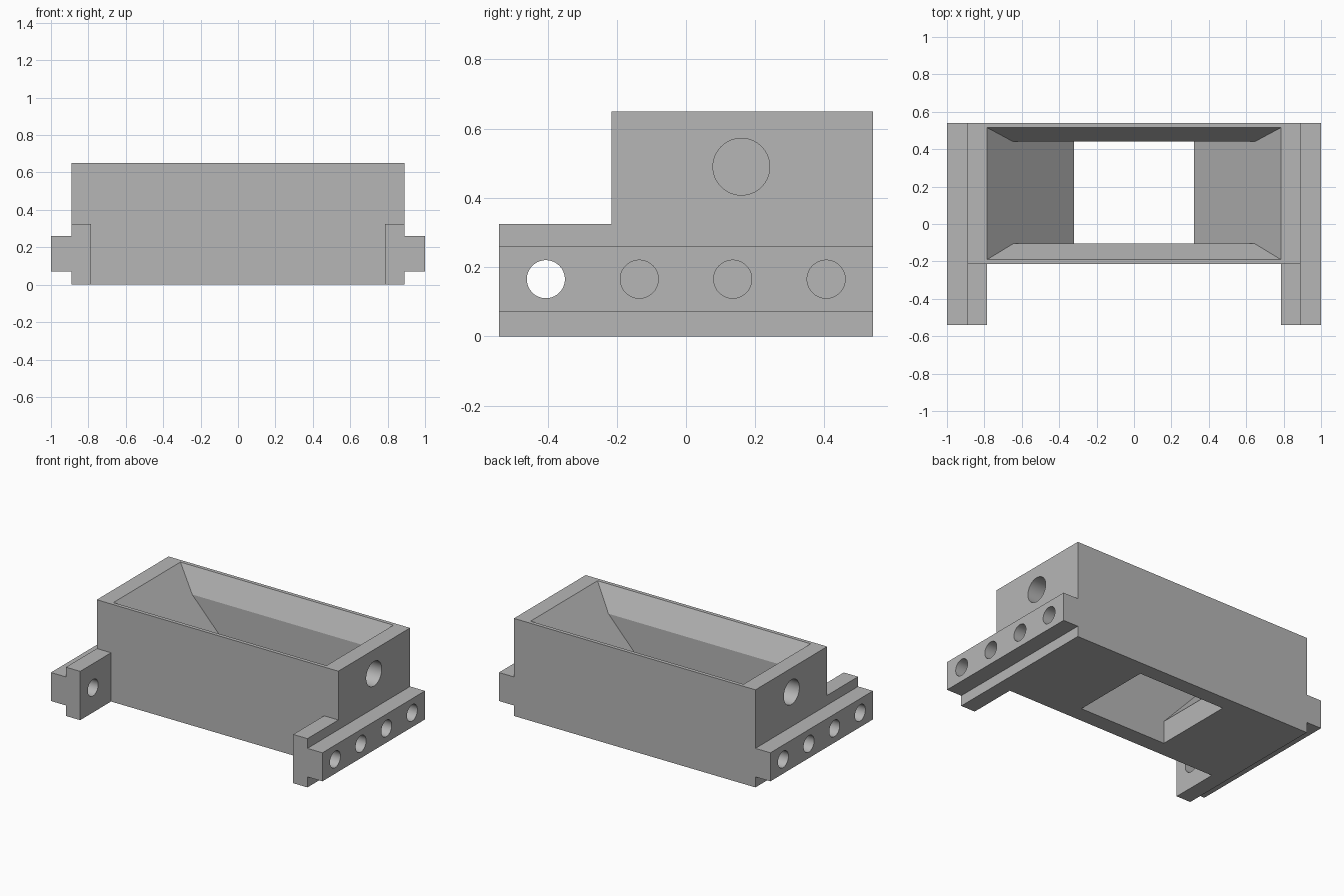
import bpy, bmesh, math
from mathutils import Vector

cube = bpy.data.objects.get("Cube")
if cube:
    bpy.data.objects.remove(cube, do_unlink=True)

grey = bpy.data.materials.new("plain grey")
grey.use_nodes = True
colour = (0.47, 0.47, 0.47, 1)
grey.diffuse_color = colour
grey.node_tree.nodes["Principled BSDF"].inputs["Base Color"].default_value = colour


def prism(name, profile, axis, lo, hi):
    """Extrude a closed profile: (x, z) along y, or (y, z) along x."""
    bm = bmesh.new()

    def place(p, t):
        return (p[0], t, p[1]) if axis == "y" else (t, p[0], p[1])
    face = bm.faces.new([bm.verts.new(place(p, lo)) for p in profile])
    ext = bmesh.ops.extrude_face_region(bm, geom=[face])
    shift = Vector((0, hi - lo, 0)) if axis == "y" else Vector((hi - lo, 0, 0))
    bmesh.ops.translate(bm, vec=shift,
                        verts=[v for v in ext["geom"] if isinstance(v, bmesh.types.BMVert)])
    bmesh.ops.recalc_face_normals(bm, faces=bm.faces)
    mesh = bpy.data.meshes.new(name)
    bm.to_mesh(mesh)
    bm.free()
    obj = bpy.data.objects.new(name, mesh)
    bpy.context.collection.objects.link(obj)
    mesh.materials.append(grey)
    return obj


def rod(y, z, radius, x_in, x_out):
    """Horizontal drill along x."""
    bpy.ops.mesh.primitive_cylinder_add(vertices=64, radius=radius, depth=abs(x_out - x_in),
                                        location=((x_in + x_out) / 2, y, z),
                                        rotation=(0, math.pi / 2, 0))
    obj = bpy.context.object
    obj.data.materials.append(grey)
    return obj


def combine(target, tool, operation):
    mod = target.modifiers.new("join", "BOOLEAN")
    mod.operation, mod.solver, mod.object = operation, "EXACT", tool
    bpy.context.view_layer.objects.active = target
    bpy.ops.object.modifier_apply(modifier=mod.name)
    bpy.data.objects.remove(tool, do_unlink=True)


def rect(a, b, low, high):
    return [(a, low), (b, low), (b, high), (a, high)]


# Main box
FRONT, BACK, WALL, TOP = -0.215, 0.54, 0.89, 0.65
body = prism("hopper_body", rect(-WALL, WALL, 0, TOP), "y", FRONT, BACK)

# Forward arms and stepped side rails
for s in (-1, 1):
    arm = prism("arm", rect(s * 0.785, s * WALL, 0, 0.325), "y", -0.54, 0)
    combine(body, arm, "UNION")
    rail = prism("rail", rect(s * 0.84, s, 0.07, 0.26), "y", -0.54, BACK)
    combine(body, rail, "UNION")

# Funnel: sloped ends meeting sloped long walls, with a straight throat
funnel = prism("funnel", [(-0.32, -0.1), (0.32, -0.1), (0.32, 0.15), (0.785, TOP),
                          (0.785, 0.8), (-0.785, 0.8), (-0.785, TOP), (-0.32, 0.15)],
               "y", -0.4, 0.7)
long_walls = prism("long_walls", [(-0.105, -0.2), (0.44, -0.2), (0.44, 0.5), (0.515, TOP),
                                  (0.515, 0.9), (-0.19, 0.9), (-0.19, TOP), (-0.105, 0.5)],
                   "x", -1, 1)
combine(funnel, long_walls, "INTERSECT")
combine(body, funnel, "DIFFERENCE")

# Drilled holes: a row through each rail and one larger socket above
for s in (-1, 1):
    for i in range(4):
        depth = 0.7 if i == 0 else 0.785
        combine(body, rod(-0.405 + i * 0.27, 0.165, 0.055, s * depth, s * 1.1), "DIFFERENCE")
    combine(body, rod(0.16, 0.49, 0.082, s * 0.74, s * 1.1), "DIFFERENCE")

# Tidy flat faces and shade the bores smoothly
bm = bmesh.new()
bm.from_mesh(body.data)
bmesh.ops.remove_doubles(bm, verts=bm.verts, dist=0.0001)
bmesh.ops.dissolve_limit(bm, angle_limit=0.01, verts=bm.verts, edges=bm.edges)
bm.to_mesh(body.data)
bm.free()
body.data.materials.clear()
body.data.materials.append(grey)
for poly in body.data.polygons:
    poly.material_index = 0
bpy.ops.object.select_all(action="DESELECT")
body.select_set(True)
bpy.context.view_layer.objects.active = body
bpy.ops.object.shade_smooth_by_angle(angle=math.radians(20))
